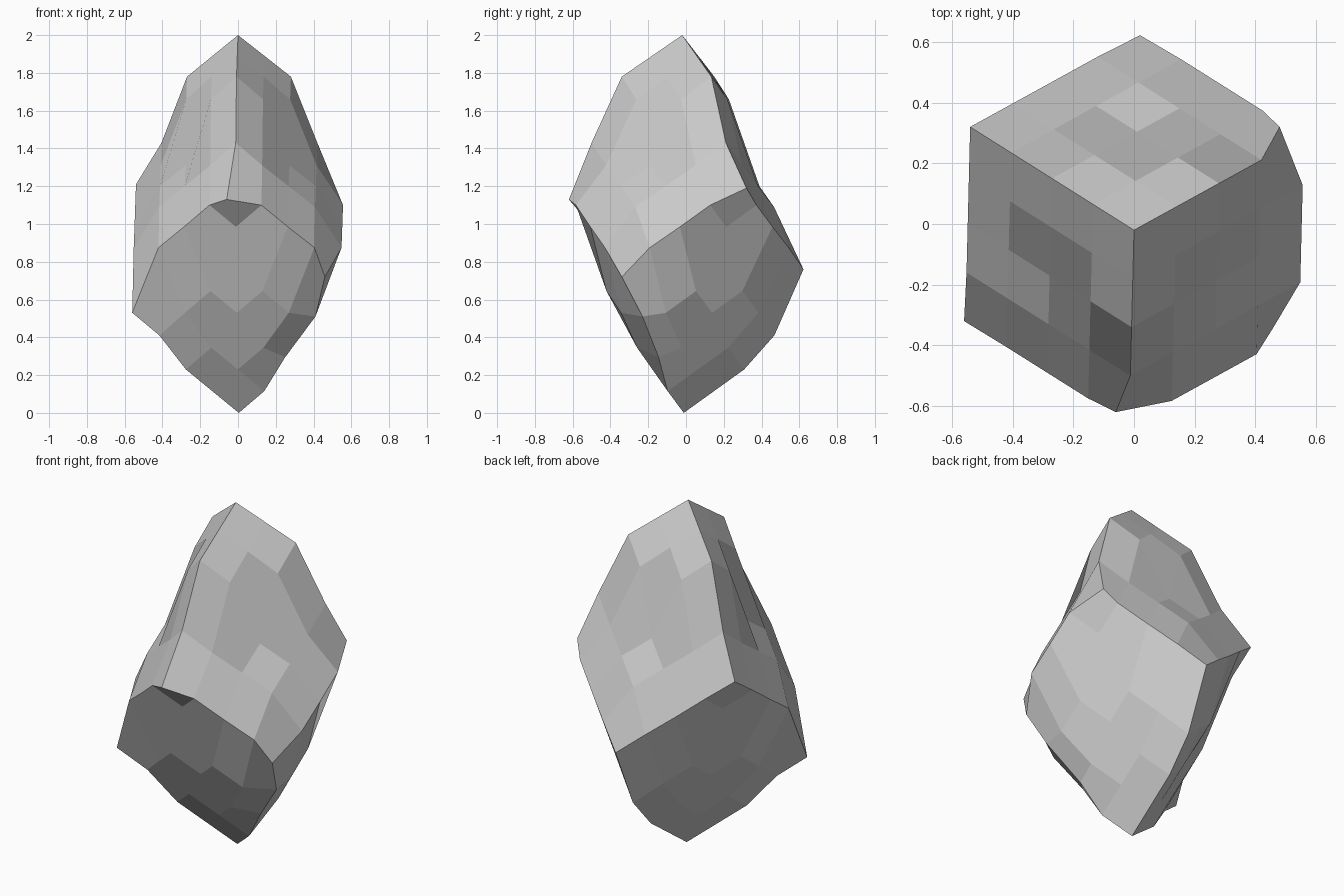
import bpy, bmesh
from itertools import product

if "Cube" in bpy.data.objects:
    bpy.data.objects.remove(bpy.data.objects["Cube"])

# Faceted rock: a 4x4x4 gridded cube stood on one corner, i/j/k run down from the tip
A, B, C = (.14, .077), (-.135, .085), (-.004, -.16)
UPPER = [2, 1.89, 1.78, 1.66, 1.31, 1.2, 1.09, .87, .76]            # level by i+j+k
LOWER = [0, .115, .23, .345, .53, .645, .985, 1.10, 1.21]           # level by 12-(i+j+k)
TOP_EDGE = [2, 1.89, 1.78, 1.43, 1.21]
MID_EDGE = {5: 1.10, 6: .985, 7: .875}
LOW_EDGE = [0, .115, .23, .41, .53]

# Chipped corners and edge points
CHIPS = {
    (0, 0, 4): (-.06, -.62, 1.13),
    (4, 0, 0): (.48, .32, 1.19),
    (4, 0, 4): (.46, -.34, .72),
    (4, 4, 0): (.02, .622, .76),
    (0, 4, 4): (-.56, -.32, .53),
    (4, 1, 4): (.41, -.23, .51),
    (4, 2, 4): (.25, -.145, .295),
}


def point(p):
    if p in CHIPS:
        return CHIPS[p]
    x = sum(n * v[0] for n, v in zip(p, (A, B, C)))
    y = -.02 + sum(n * v[1] for n, v in zip(p, (A, B, C)))
    s, zeros, fours = sum(p), p.count(0), p.count(4)
    if zeros >= 2:
        z = TOP_EDGE[s]
    elif fours >= 2:
        z = LOW_EDGE[12 - s]
    elif zeros and fours:
        z = MID_EDGE[s]
    else:
        z = UPPER[s] if zeros else LOWER[12 - s]
    return x, y, z


bm = bmesh.new()
verts = {p: bm.verts.new(point(p)) for p in product(range(5), repeat=3)
         if 0 in p or 4 in p}

# Six sides of 4x4 flat quads
for axis, side, u, v in product(range(3), (0, 4), range(4), range(4)):
    quad = []
    for du, dv in ((0, 0), (1, 0), (1, 1), (0, 1)):
        p = [u + du, v + dv]
        p.insert(axis, side)
        quad.append(verts[tuple(p)])
    bm.faces.new(quad)
bmesh.ops.recalc_face_normals(bm, faces=bm.faces)

mesh = bpy.data.meshes.new("rock")
bm.to_mesh(mesh)
bm.free()
bpy.context.collection.objects.link(bpy.data.objects.new("rock", mesh))
